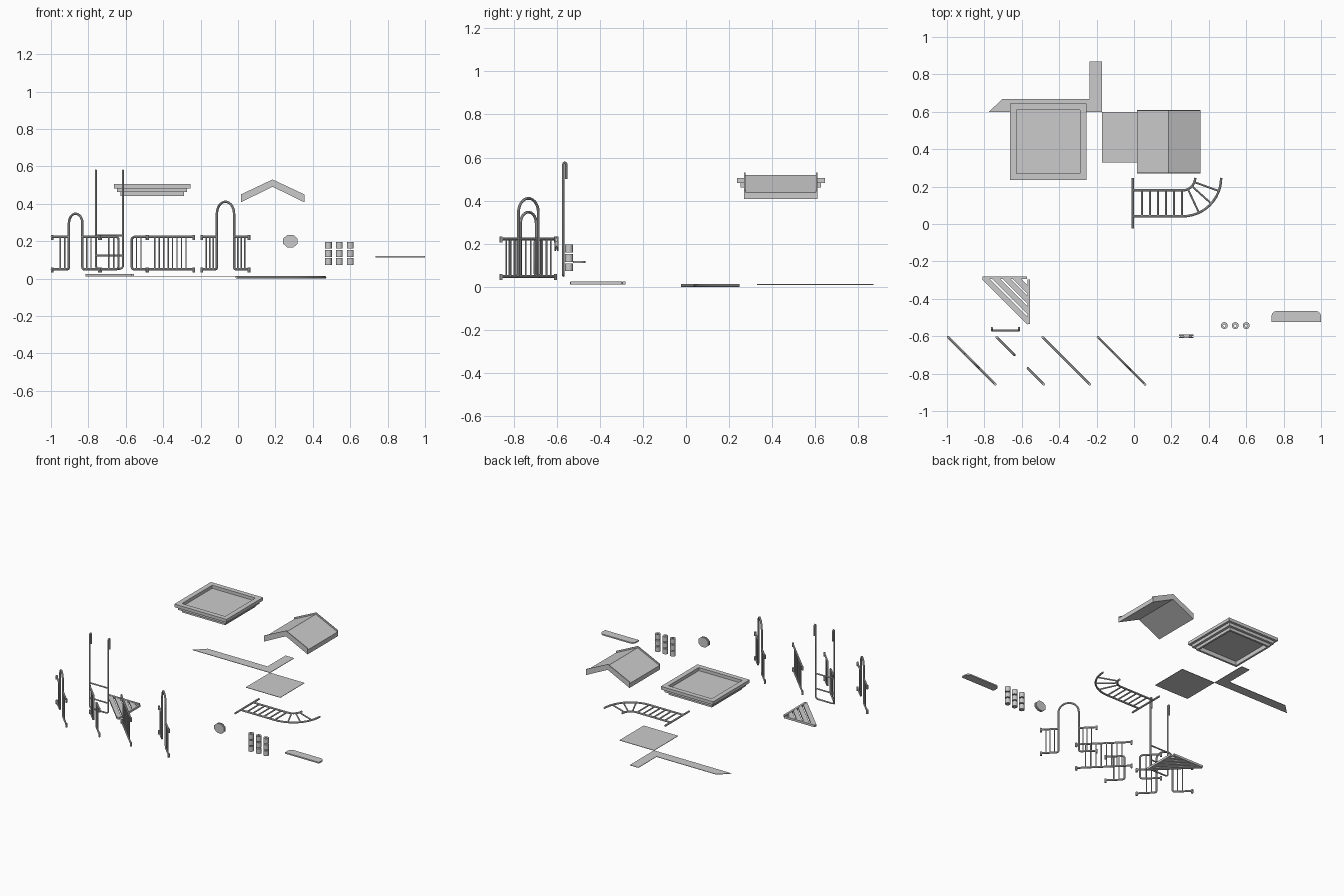
import bpy, bmesh
from math import sin, cos, pi, radians

if "Cube" in bpy.data.objects:
    bpy.data.objects.remove(bpy.data.objects["Cube"])


def finish(name, bm, smooth=False):
    bmesh.ops.recalc_face_normals(bm, faces=bm.faces)
    me = bpy.data.meshes.new(name)
    bm.to_mesh(me)
    bm.free()
    ob = bpy.data.objects.new(name, me)
    bpy.context.collection.objects.link(ob)
    if smooth:
        bpy.context.view_layer.objects.active = ob
        ob.select_set(True)
        bpy.ops.object.shade_smooth_by_angle()
        ob.select_set(False)
    return ob


def tubes(name, paths, r):
    """Round tubing along one or more point paths, as one mesh."""
    cu = bpy.data.curves.new(name, 'CURVE')
    cu.dimensions = '3D'
    cu.bevel_depth = r
    cu.bevel_resolution = 2
    cu.use_fill_caps = True
    for pts in paths:
        sp = cu.splines.new('POLY')
        sp.points.add(len(pts) - 1)
        for p, c in zip(sp.points, pts):
            p.co = (*c, 1)
    ob = bpy.data.objects.new(name, cu)
    bpy.context.collection.objects.link(ob)
    bpy.context.view_layer.objects.active = ob
    ob.select_set(True)
    bpy.ops.object.convert(target='MESH')
    bpy.ops.object.shade_smooth_by_angle()
    bpy.context.object.name = name
    ob.select_set(False)


def prism(name, pts, vec):
    """Closed solid: a flat outline of 3D points extruded along vec."""
    bm = bmesh.new()
    a = [bm.verts.new(p) for p in pts]
    b = [bm.verts.new([p[i] + vec[i] for i in range(3)]) for p in pts]
    bm.faces.new(a)
    bm.faces.new(b)
    for i in range(len(a)):
        j = (i + 1) % len(a)
        bm.faces.new((a[i], a[j], b[j], b[i]))
    return finish(name, bm)


def slab(name, x0, x1, y0, y1, z0, z1):
    return prism(name, [(x0, y0, z0), (x1, y0, z0), (x1, y1, z0), (x0, y1, z0)], (0, 0, z1 - z0))


def arc(cx, cy, r, a0, a1, n=6):
    return [(cx + r * cos(radians(a0 + (a1 - a0) * i / n)),
             cy + r * sin(radians(a0 + (a1 - a0) * i / n))) for i in range(n + 1)]


# --- tray roof: stepped square rings around a mid-height floor
cx, cy = -0.459, 0.44
for i, (h, k, z0, z1) in enumerate([(0.204, 0.169, 0.483, 0.505), (0.187, 0.169, 0.462, 0.483),
                                    (0.169, 0.155, 0.442, 0.471)]):
    for n, b in enumerate([(-h, h, -h, -k), (-h, h, k, h), (-h, -k, -k, k), (k, h, -k, k)]):
        slab(f"tray_roof_rim_{i}_{n}", cx + b[0], cx + b[1], cy + b[2], cy + b[3], z0, z1)
slab("tray_roof_floor", cx - 0.169, cx + 0.169, cy - 0.169, cy + 0.169, 0.471, 0.483)


# --- gable roof with raised end lips
def gable(name, y0, y1, up):
    pr = [(0.015, 0.439 + up), (0.185, 0.519 + up), (0.355, 0.439 + up),
          (0.355, 0.408), (0.185, 0.491), (0.015, 0.408)]
    prism(name, [(x, y0, z) for x, z in pr], (0, y1 - y0, 0))


gable("gable_roof", 0.276, 0.604, 0)
gable("gable_lip_front", 0.27, 0.276, 0.011)
gable("gable_lip_back", 0.604, 0.61, 0.011)

# --- thin floor sheet and angled border strip
Z, T = 0.01, (0, 0, 0.003)
prism("floor_sheet", [(-0.17, 0.33, Z), (0.1, 0.33, Z), (0.1, 0.6, Z), (-0.17, 0.6, Z)], T)
prism("border_strip", [(-0.775, 0.6, Z), (-0.17, 0.6, Z), (-0.17, 0.87, Z), (-0.237, 0.87, Z),
                       (-0.237, 0.668, Z), (-0.705, 0.668, Z)], T)

# --- curved overhead ladder lying flat
z = 0.0065
rails = []
for r in (0.206, 0.067):
    rails.append([(-0.005, 0.247 - r, z)] + [(x, y, z) for x, y in arc(0.26, 0.247, r, -90, 0, 12)])
rails.append([(-0.007, -0.024, z), (-0.007, 0.245, z)])
tubes("curved_ladder_rails", rails, 0.0065)
rungs = [[(0.042 + 0.043 * i, 0.042, z), (0.042 + 0.043 * i, 0.18, z)] for i in range(6)]
for a in (-65, -42, -20):
    c, s = cos(radians(a)), sin(radians(a))
    rungs.append([(0.26 + r * c, 0.247 + r * s, z) for r in (0.067, 0.206)])
tubes("curved_ladder_rungs", rungs, 0.005)

# --- triangular slatted deck
slab("deck_back_bar", -0.81, -0.572, -0.294, -0.28, 0.011, 0.026)
slab("deck_side_bar", -0.57, -0.555, -0.535, -0.297, 0.011, 0.026)
X, Y = -0.57, -0.294
for i in range(4):
    a = 0.245 - 0.056 * i
    b = a - 0.044
    prism(f"deck_slat_{i}", [(X - a, Y, 0.012), (X, Y - a, 0.012), (X, Y - b, 0.012), (X - b, Y, 0.012)],
          (0, 0, 0.012))

# --- diagonal railing panels: t runs along the panel, low and high rail heights
LO, HI = 0.049, 0.223


def panel(name, x0, main, bars, clamps, y0=-0.602):
    def P(t, h):
        return (x0 + t, y0 - t, h)
    tubes(name + "_frame", [[P(*p) for p in path] for path in main], 0.0065)
    tubes(name + "_balusters", [[P(t, LO), P(t, HI)] for t in bars], 0.0035)
    tubes(name + "_clamps", [[P(t, h - 0.017), P(t, h + 0.01)] for t in clamps for h in (LO, HI)], 0.007)


def hoop(r, top, L=0.258):
    c, b = L / 2, 0.012
    half = [(0, LO)] + arc(c - r - b, LO + b, b, -90, 0, 3)
    bend = [(c + r * cos(a), top - r * 1.41 + r * 1.41 * sin(a)) for a in [pi - pi * i / 14 for i in range(15)]]
    other = [(L - t, h) for t, h in reversed(half)]
    return [half + bend + other, [(0, HI), (c - r, HI)], [(c + r, HI), (L, HI)]]


ends = (0.003, 0.255)
panel("small_hoop_rail", -0.997, hoop(0.036, 0.347), (0.047, 0.07, 0.188, 0.211), ends)
panel("large_hoop_rail", -0.196, hoop(0.046, 0.411), (0.026, 0.045, 0.064, 0.194, 0.213, 0.232), ends)
panel("plain_rail", -0.491, [[(0, LO), (0.258, LO)], [(0, HI), (0.258, HI)]],
      [0.046 + 0.0238 * i for i in range(8)], ends)


def half_loop(t0, t1):
    d = 0.012 if t1 > t0 else -0.012
    return [[(t0, LO), (t1 - d, LO), (t1 - d * .3, LO + .004), (t1, LO + .013),
             (t1, HI - .013), (t1 - d * .3, HI - .004), (t1 - d, HI), (t0, HI)]]


panel("split_rail_left", -0.737, half_loop(0, 0.098), (0.046, 0.072), (0.003,))
panel("split_rail_right", -0.737, half_loop(0.258, 0.169), (0.194, 0.218), (0.255,))

# --- tall climbing frame with hooked tops
xl, xr, yf = -0.76, -0.615, -0.569


def hook(x):
    return [(x, yf + 0.014, 0.5), (x, yf + 0.014, 0.567), (x, yf + 0.012, 0.574),
            (x, yf + 0.007, 0.578), (x, yf + 0.002, 0.574), (x, yf, 0.567)]


tubes("climbing_frame", [hook(xl) + [(xl, yf, 0.067), (xl + .005, yf, 0.057), (xl + .015, yf, 0.052),
                                     (xr - .015, yf, 0.052), (xr - .005, yf, 0.057), (xr, yf, 0.067)]
                         + hook(xr)[::-1]], 0.0055)
tubes("climbing_frame_rungs", [[(xl, yf, h), (xr, yf, h)] for h in (0.124, 0.23)], 0.005)

# --- small octagonal wheel toy: two discs on a hub
oct8 = arc(0, 0, 0.038, 22.5, 337.5, 7)
for n, (y0, y1, s) in enumerate([(-0.61, -0.604, 1), (-0.604, -0.598, 0.8), (-0.598, -0.592, 1)]):
    prism(f"wheel_part_{n}", [(0.28 + x * s * 1.1, y0, 0.2 + y * s * 0.95) for x, y in oct8], (0, y1 - y0, 0))


# --- nine hollow game blocks
def block(name, x, y, z, h=0.036, ro=0.0185, ri=0.007, n=16):
    bm = bmesh.new()
    prof = [(ro, 0), (ro, h), (ri, h), (ri, 0)]
    rings = [[bm.verts.new((x + r * cos(2 * pi * i / n), y + r * sin(2 * pi * i / n), z - h / 2 + k))
              for i in range(n)] for r, k in prof]
    for a in range(4):
        p, q = rings[a], rings[(a + 1) % 4]
        for i in range(n):
            bm.faces.new((p[i], p[(i + 1) % n], q[(i + 1) % n], q[i]))
    finish(name, bm, True)


for i in range(3):
    for j in range(3):
        block(f"game_block_{i}{j}", 0.483 + 0.0585 * i, -0.543, 0.091 + 0.0435 * j)

# --- step board with rounded outer corners
board = [(0.735, -0.524), (1.0, -0.524)] + arc(0.972, -0.493, 0.028, 0, 90, 4) + arc(0.763, -0.493, 0.028, 90, 180, 4)
prism("step_board", [(x, y, 0.112) for x, y in board], (0, 0, 0.009))
